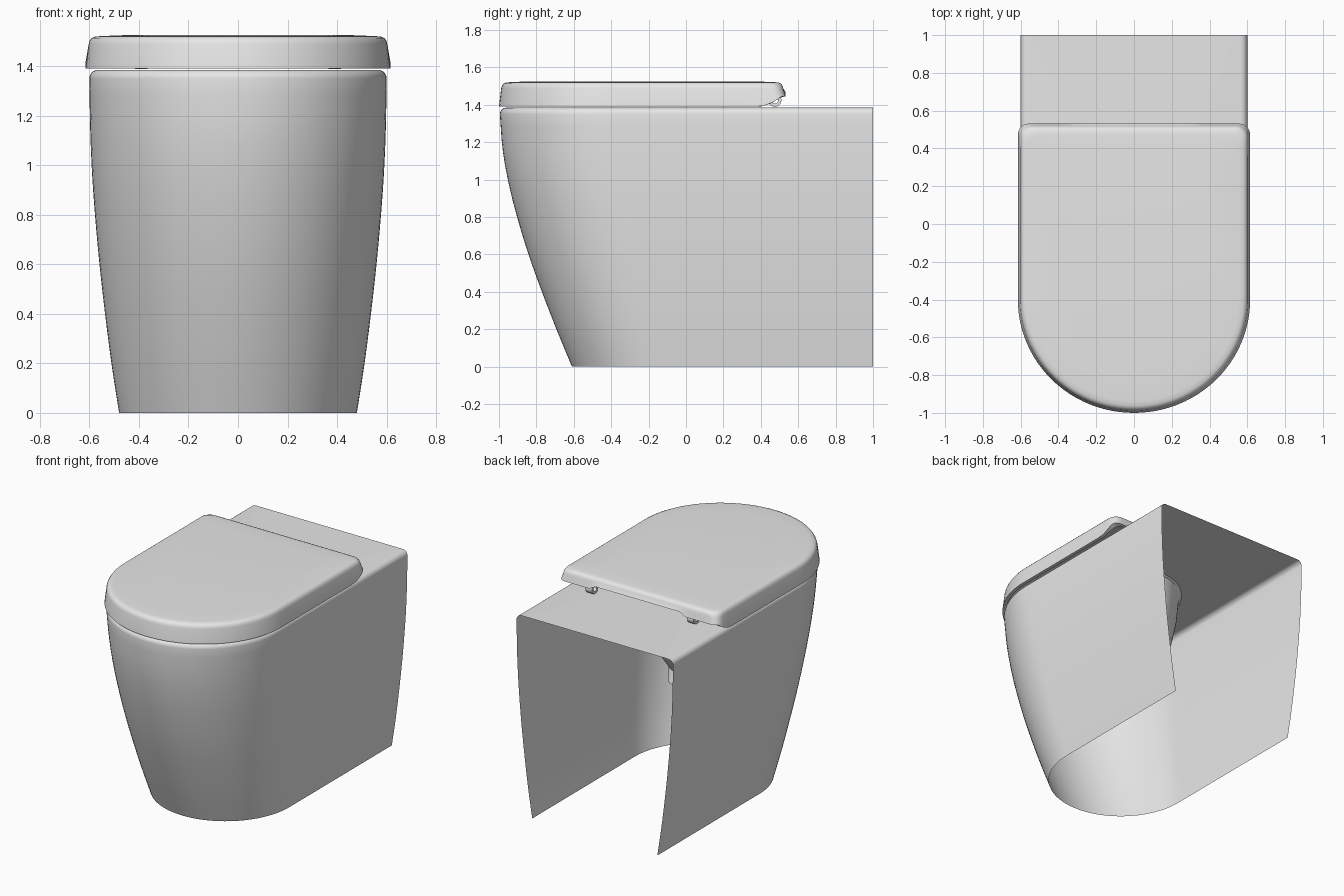
import bpy, bmesh
from math import sin, cos, pi, atan2, radians
from mathutils import Vector, Matrix

cube = bpy.data.objects.get("Cube")
if cube:
    bpy.data.objects.remove(cube, do_unlink=True)

ceramic = bpy.data.materials.new("white_ceramic")
ceramic.use_nodes = True
ceramic.diffuse_color = (0.8, 0.8, 0.8, 1)
ceramic.node_tree.nodes["Principled BSDF"].inputs["Base Color"].default_value = (0.8, 0.8, 0.8, 1)


def finish(name, bm, angle=35):
    bmesh.ops.recalc_face_normals(bm, faces=bm.faces)
    mesh = bpy.data.meshes.new(name)
    bm.to_mesh(mesh)
    bm.free()
    mesh.materials.append(ceramic)
    obj = bpy.data.objects.new(name, mesh)
    bpy.context.collection.objects.link(obj)
    bpy.ops.object.select_all(action='DESELECT')
    obj.select_set(True)
    bpy.context.view_layer.objects.active = obj
    bpy.ops.object.shade_smooth_by_angle(angle=radians(angle))
    return obj


def outline(w, front, centre, back, r=0.0):
    """Closed D-shaped plan: square back, straight sides, elliptical front."""
    corner_steps = 6 if r else 0
    half = []
    for i in range(corner_steps + 1):
        a = pi / 2 * (1 - i / corner_steps) if r else 0
        half.append((w - r + r * cos(a), back - r + r * sin(a)))
    y0 = back - r
    half += [(w, y0 + (centre - y0) * i / 16) for i in range(1, 16)]
    half += [(w * cos(a), centre - (centre - front) * sin(a))
             for a in (pi / 2 * i / 24 for i in range(25))]
    full = half + [(-x, y) for x, y in reversed(half[:-1])]
    end = half[0][0]
    return full + [(end * (2 * i / 24 - 1), back) for i in range(1, 24)]


def loft(bm, rings, skip=lambda quad: False):
    loops = [[bm.verts.new(p) for p in ring] for ring in rings]
    n = len(loops[0])
    for a, b in zip(loops, loops[1:]):
        for i in range(n):
            j = (i + 1) % n
            quad = [a[i], a[j], b[j], b[i]]
            if not skip(quad):
                bm.faces.new(quad)
    return loops


def smooth_value(values, t):
    """Catmull-Rom reading of evenly spaced values."""
    s = t * (len(values) - 1)
    i = min(int(s), len(values) - 2)
    u = s - i
    b, c = values[i], values[i + 1]
    a = values[i - 1] if i else 2 * b - c
    d = values[i + 2] if i + 2 < len(values) else 2 * c - b
    return b + u / 2 * (c - a + u * (2 * a - 5 * b + 4 * c - d + u * (3 * (b - c) + d - a)))


# Pedestal: flared shell, open below and behind, with rounded shoulder
WIDTHS = [0.48, 0.51, 0.535, 0.557, 0.575, 0.589, 0.597, 0.6]
FRONTS = [0.61, 0.69, 0.765, 0.835, 0.895, 0.945, 0.98, 0.995]
WALL, TOP, ROUND = 1.35, 1.385, 0.035
rings = []
for k in range(21):
    t = k / 20
    plan = outline(smooth_value(WIDTHS, t), -smooth_value(FRONTS, t), -0.12 - 0.28 * t, 1)
    rings.append([(x, y, WALL * t) for x, y in plan])
for k in range(1, 6):
    a = pi / 2 * k / 5
    d = ROUND * (1 - cos(a))
    plan = outline(0.6 - d, -0.995 + d, -0.4, 1)
    rings.append([(x, y, WALL + ROUND * sin(a)) for x, y in plan])

# Bowl: elliptical opening in the top, narrowing to an open throat
plan = [(x, y) for x, y, z in rings[-1]]
HOLE_Y, HOLE_W, HOLE_L = -0.25, 0.42, 0.54
for size, z, shift in [(1, TOP, 0), (0.975, 1.375, 0), (0.96, 1.35, 0), (0.93, 1.2, 0),
                       (0.84, 1.05, 0.02), (0.68, 0.93, 0.06), (0.48, 0.85, 0.12),
                       (0.32, 0.8, 0.18), (0.26, 0.72, 0.24)]:
    ring = []
    for x, y in plan:
        a = atan2((y - HOLE_Y) / HOLE_L, x / HOLE_W)
        ring.append((HOLE_W * size * cos(a), HOLE_Y + shift + HOLE_L * size * sin(a), z))
    rings.append(ring)
bm = bmesh.new()
loft(bm, rings, lambda quad: all(v.co.y > 0.999 for v in quad))
finish("pedestal_and_bowl", bm)


# Lid: hollow cover whose lower edge rises towards the hinges
def lower_edge(x, y):
    if abs(x) < 0.37 and y > 0.48:
        return 1.47
    t = min(max((y - 0.38) / 0.13, 0), 1)
    return 1.39 + 0.055 * t * t


def lid_ring(inset, z=None):
    plan = outline(0.615 - inset, -1 + inset, -0.4, 0.532 - inset, 0.06)
    return [(x, y, lower_edge(x, y) if z is None else z) for x, y in plan]


bm = bmesh.new()
loops = loft(bm, [lid_ring(0.045, 1.488), lid_ring(0.03, 1.48), lid_ring(0.024), lid_ring(0.0),
                  lid_ring(0.012, 1.488), lid_ring(0.016, 1.502), lid_ring(0.024, 1.513),
                  lid_ring(0.037, 1.519), lid_ring(0.06, 1.521), lid_ring(0.16, 1.525)])
bm.faces.new(loops[0])
bm.faces.new(loops[-1])
finish("lid", bm)

# Hinges: a short tube on each side, hung from the lid by a web
for side, name in ((1, "left_hinge"), (-1, "right_hinge")):
    bm = bmesh.new()
    centre = Vector((side * 0.39, 0.475, 1.424))
    section = [bm.verts.new(centre + Vector((dx, r, 0)))
               for dx, r in ((-0.025, 0.018), (0.025, 0.018), (0.025, 0.035), (-0.025, 0.035))]
    edges = [bm.edges.new((section[i], section[(i + 1) % 4])) for i in range(4)]
    bmesh.ops.spin(bm, geom=section + edges, cent=centre, axis=(1, 0, 0),
                   angle=2 * pi, steps=24, use_merge=True)
    bmesh.ops.remove_doubles(bm, verts=bm.verts, dist=0.0001)
    web = Matrix.Translation(centre + Vector((0, 0, 0.045))) @ Matrix.Diagonal((0.05, 0.06, 0.045, 1))
    bmesh.ops.create_cube(bm, size=1, matrix=web)
    finish(name, bm)
